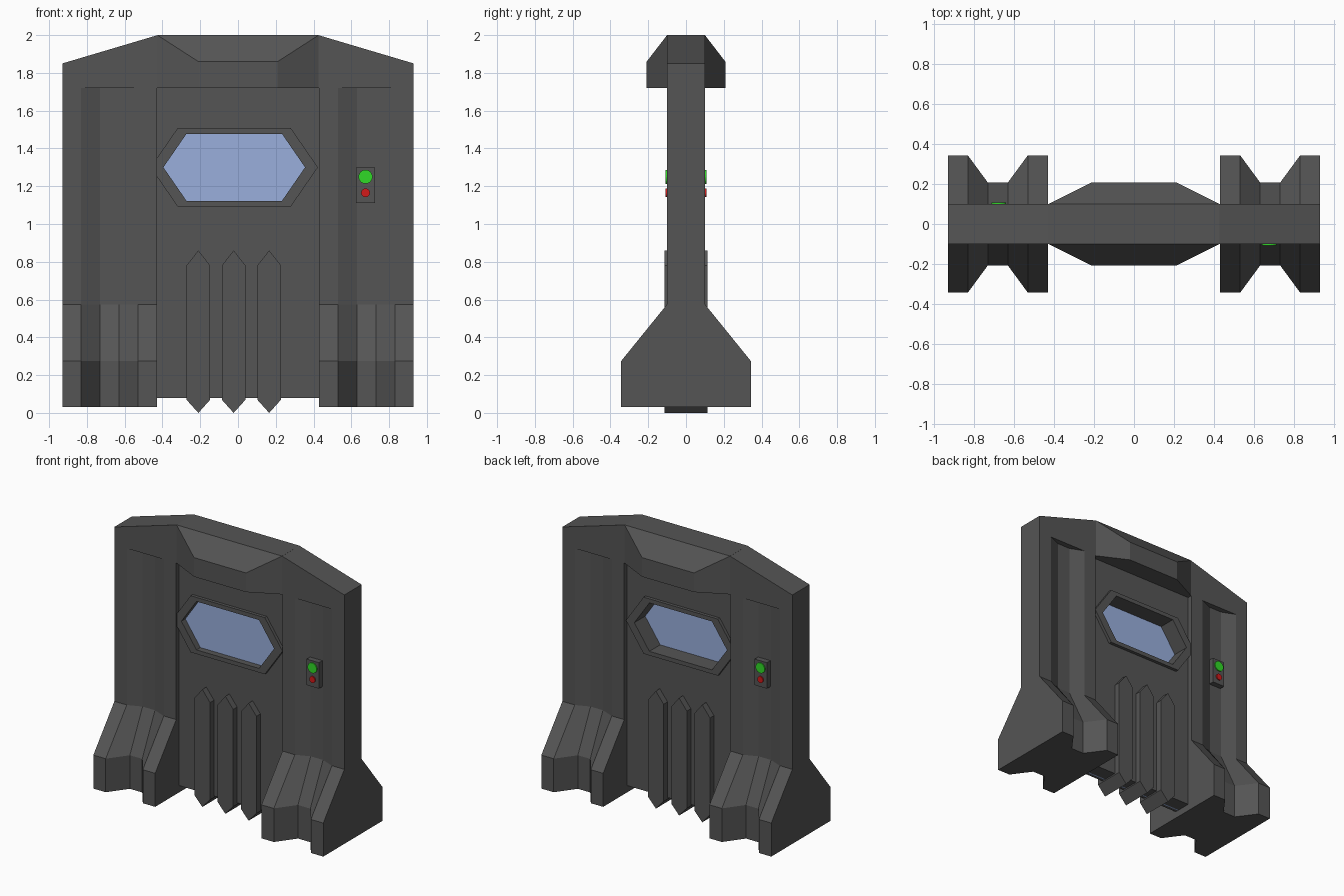
import bpy, bmesh
from math import cos, sin, pi

if "Cube" in bpy.data.objects:
    bpy.data.objects.remove(bpy.data.objects["Cube"])


def material(name, rgb):
    m = bpy.data.materials.new(name)
    m.diffuse_color = (*rgb, 1)
    m.use_nodes = True
    m.node_tree.nodes["Principled BSDF"].inputs["Base Color"].default_value = m.diffuse_color
    return m


DARK = material("dark_metal", (0.09, 0.09, 0.09))
GLASS = material("blue_glass", (0.32, 0.43, 0.72))
GREEN = material("green_light", (0.03, 0.70, 0.02))
RED = material("red_light", (0.65, 0.01, 0.01))


def finish(name, bm, mat=DARK):
    bmesh.ops.recalc_face_normals(bm, faces=bm.faces)
    me = bpy.data.meshes.new(name)
    bm.to_mesh(me)
    bm.free()
    me.materials.append(mat)
    ob = bpy.data.objects.new(name, me)
    bpy.context.collection.objects.link(ob)
    return ob


def loft(name, rings, mat=DARK, closed=False):
    """Skin equal-length rings; cap the ends, or join last to first if closed."""
    bm = bmesh.new()
    vs = [[bm.verts.new(p) for p in r] for r in rings]
    n = len(vs[0])
    pairs = list(zip(vs, vs[1:] + vs[:1])) if closed else list(zip(vs, vs[1:]))
    for a, b in pairs:
        for i in range(n):
            j = (i + 1) % n
            bm.faces.new((a[i], a[j], b[j], b[i]))
    if not closed:
        bm.faces.new(vs[0])
        bm.faces.new(vs[-1])
    return finish(name, bm, mat)


def at_y(pts, y):
    return [(x, y, z) for x, z in pts]


def prism(name, pts, y0, y1, mat=DARK):
    return loft(name, [at_y(pts, y0), at_y(pts, y1)], mat)


def plate_with_hole(name, outer, inner, y0, y1):
    return loft(name, [at_y(outer, y0), at_y(outer, y1),
                       at_y(inner, y1), at_y(inner, y0)], closed=True)


def rect(x0, x1, z0, z1):
    return [(x0, z0), (x1, z0), (x1, z1), (x0, z1)]


def hexagon(cx, cz, tip, flat, h):
    return [(cx - tip, cz), (cx - flat, cz + h), (cx + flat, cz + h),
            (cx + tip, cz), (cx + flat, cz - h), (cx - flat, cz - h)]


# Grooved pillars with flared feet
def pillar_ring(cx, z, out, inn):
    half = list(zip((-.25, -.15, -.05, .05, .15, .25), (out, out, inn, inn, out, out)))
    return [(cx + x, -y, z) for x, y in half] + [(cx + x, y, z) for x, y in reversed(half)]


for side, cx in (("left", -.68), ("right", .68)):
    loft(side + "_pillar", [pillar_ring(cx, z, o, i) for z, o, i in
         ((.03, .343, .207), (.275, .343, .207), (.575, .1, .06), (1.72, .1, .06))])

# Header with sloping shoulders
prism("header", [(-.93, 1.72), (.93, 1.72), (.93, 1.85), (.425, 2),
                 (-.425, 2), (-.93, 1.85)], -.1, .1)

# Faceted lintel bulging to the front and back
bm = bmesh.new()
for sx in (-1, 1):
    for sy in (-1, 1):
        for x, y, z in ((.427, .1, 2), (.427, .1, 1.72), (.21, .208, 1.86), (.21, .208, 1.72)):
            bm.verts.new((sx * x, sy * y, z))
bmesh.ops.convex_hull(bm, input=bm.verts)
bmesh.ops.dissolve_limit(bm, angle_limit=.01, verts=bm.verts, edges=bm.edges)
finish("lintel", bm)

# Door leaves around the window, with the glass between them
WX, WZ = -.02, 1.3
opening = hexagon(WX, WZ, .375, .253, .177)
door_edge = [(-.43, WZ), (-.43, 1.72), (.43, 1.72), (.43, WZ), (.43, .08), (-.43, .08)]
plate_with_hole("door_front", door_edge, opening, -.067, -.045)
plate_with_hole("door_back", door_edge, opening, -.035, .067)
prism("door_glass", rect(-.43, .43, .08, 1.72), -.045, -.035, GLASS)
rim = hexagon(WX, WZ, .443, .3, .207)
plate_with_hole("window_frame_front", rim, opening, -.09, -.067)
plate_with_hole("window_frame_back", rim, opening, .067, .09)

# Pointed ribs running down through the door
for i, cx in enumerate((-.21, -.023, .165)):
    prism(f"door_rib_{i + 1}", [(cx, 0), (cx + .063, .07), (cx + .063, .78), (cx, .86),
                                (cx - .063, .78), (cx - .063, .07)], -.113, .113)

# Control panels with lights, one on each face, turned half way round
for side, s in (("front", 1), ("back", -1)):
    px = .675 * s
    prism(side + "_control_panel", rect(px - .05, px + .05, 1.11, 1.3), -.055 * s, -.1 * s)
    for label, z, r, mat in (("green", 1.25, .037, GREEN), ("red", 1.165, .023, RED)):
        disc = [(px + r * cos(2 * pi * k / 24), z + r * sin(2 * pi * k / 24)) for k in range(24)]
        prism(f"{side}_{label}_light", disc, -.095 * s, -.108 * s, mat)
